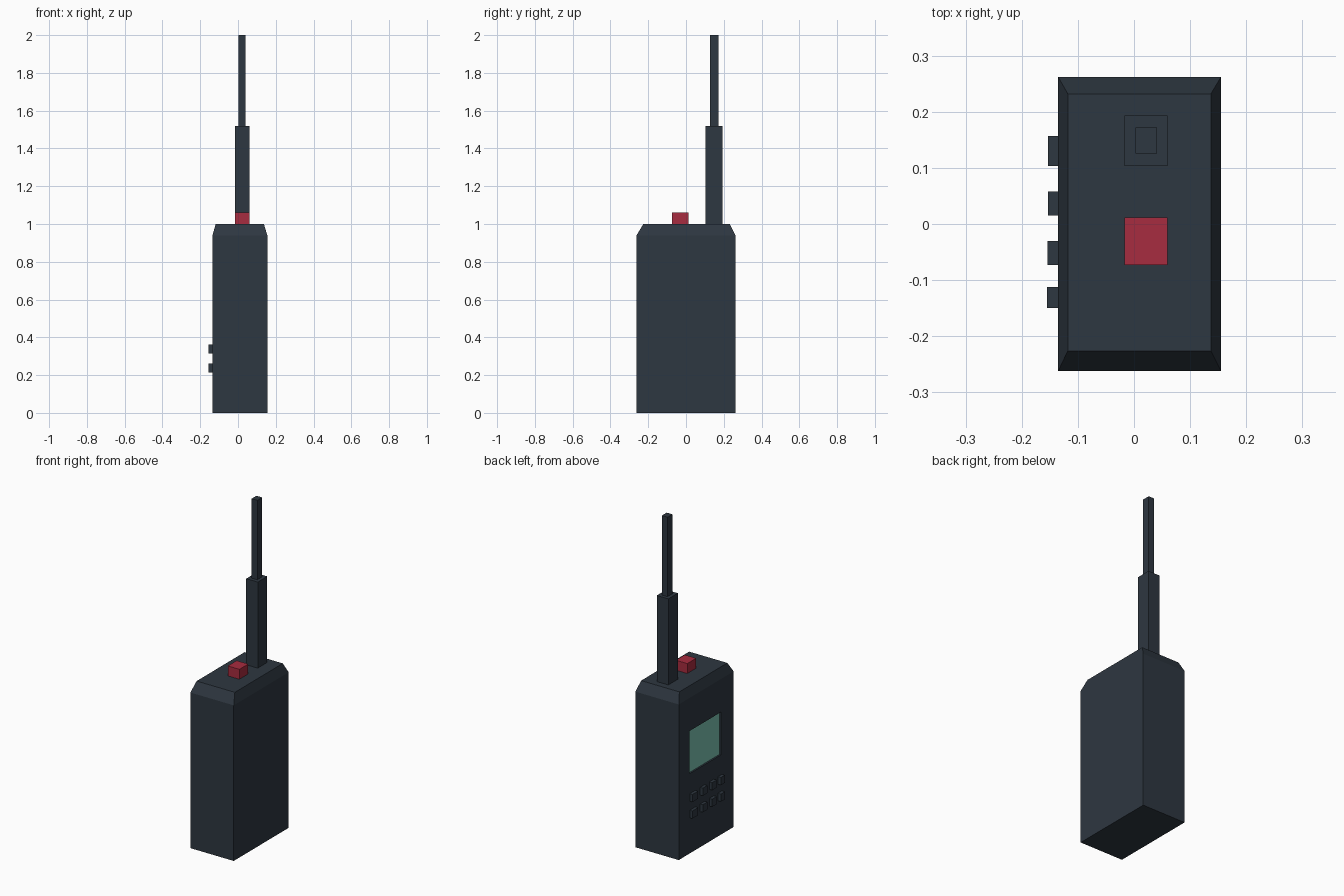
import bpy, bmesh

if "Cube" in bpy.data.objects:
    bpy.data.objects.remove(bpy.data.objects["Cube"])


def material(name, rgb):
    m = bpy.data.materials.new(name)
    m.diffuse_color = (*rgb, 1)
    m.use_nodes = True
    m.node_tree.nodes["Principled BSDF"].inputs["Base Color"].default_value = m.diffuse_color
    return m


DARK = material("dark_plastic", (0.027, 0.038, 0.052))
RED = material("red_plastic", (0.39, 0.025, 0.05))
TEAL = material("screen_glass", (0.2, 0.53, 0.43))


def box(name, x, y, z, mat=None):
    """Box given by its (min, max) along each axis."""
    bm = bmesh.new()
    bmesh.ops.create_cube(bm, size=1)
    for v in bm.verts:
        v.co = [r[0] if c < 0 else r[1] for c, r in zip(v.co, (x, y, z))]
    mesh = bpy.data.meshes.new(name)
    bm.to_mesh(mesh)
    bm.free()
    ob = bpy.data.objects.new(name, mesh)
    bpy.context.collection.objects.link(ob)
    if mat:
        mesh.materials.append(mat)
    return ob


# Body: box up to the shoulder, then a top face extruded and drawn in
body = box("body", (-0.135, 0.155), (-0.262, 0.262), (0, 0.94), DARK)
bm = bmesh.new()
bm.from_mesh(body.data)
top = max(bm.faces, key=lambda f: f.calc_center_median().z)
new_top = bmesh.ops.extrude_discrete_faces(bm, faces=[top])["faces"][0]
for v in new_top.verts:
    v.co = (-0.118 if v.co.x < 0 else 0.137,
            -0.226 if v.co.y < 0 else 0.232, 1.0)
bmesh.ops.recalc_face_normals(bm, faces=bm.faces)
bm.to_mesh(body.data)
bm.free()

# Screen recess in the left face, with the glass at its floor
cutter = box("screen_cutter", (-0.2, -0.123), (-0.143, 0.16), (0.482, 0.74))
cutter.hide_render = True
cutter.hide_set(True)
cut = body.modifiers.new("screen_recess", 'BOOLEAN')
cut.operation = 'DIFFERENCE'
cut.solver = 'EXACT'
cut.object = cutter
box("screen", (-0.125, -0.115), (-0.143, 0.16), (0.482, 0.74), TEAL)

# Keypad: two rows of four keys; (y min, y max, outer x) per column
columns = [(0.103, 0.157, -0.153), (0.015, 0.058, -0.153),
           (-0.073, -0.030, -0.154), (-0.150, -0.112, -0.155)]
for row, z in enumerate((0.315, 0.215)):
    for col, (y0, y1, x0) in enumerate(columns):
        box(f"key_{row + 1}_{col + 1}", (x0, -0.13), (y0, y1), (z, z + 0.046), DARK)

# Stepped antenna and red button on top
box("antenna_base", (-0.017, 0.060), (0.103, 0.193), (0.99, 1.52), DARK)
box("antenna_tip", (0.003, 0.041), (0.126, 0.172), (1.51, 2.0), DARK)
box("top_button", (-0.017, 0.060), (-0.073, 0.012), (0.99, 1.06), RED)
